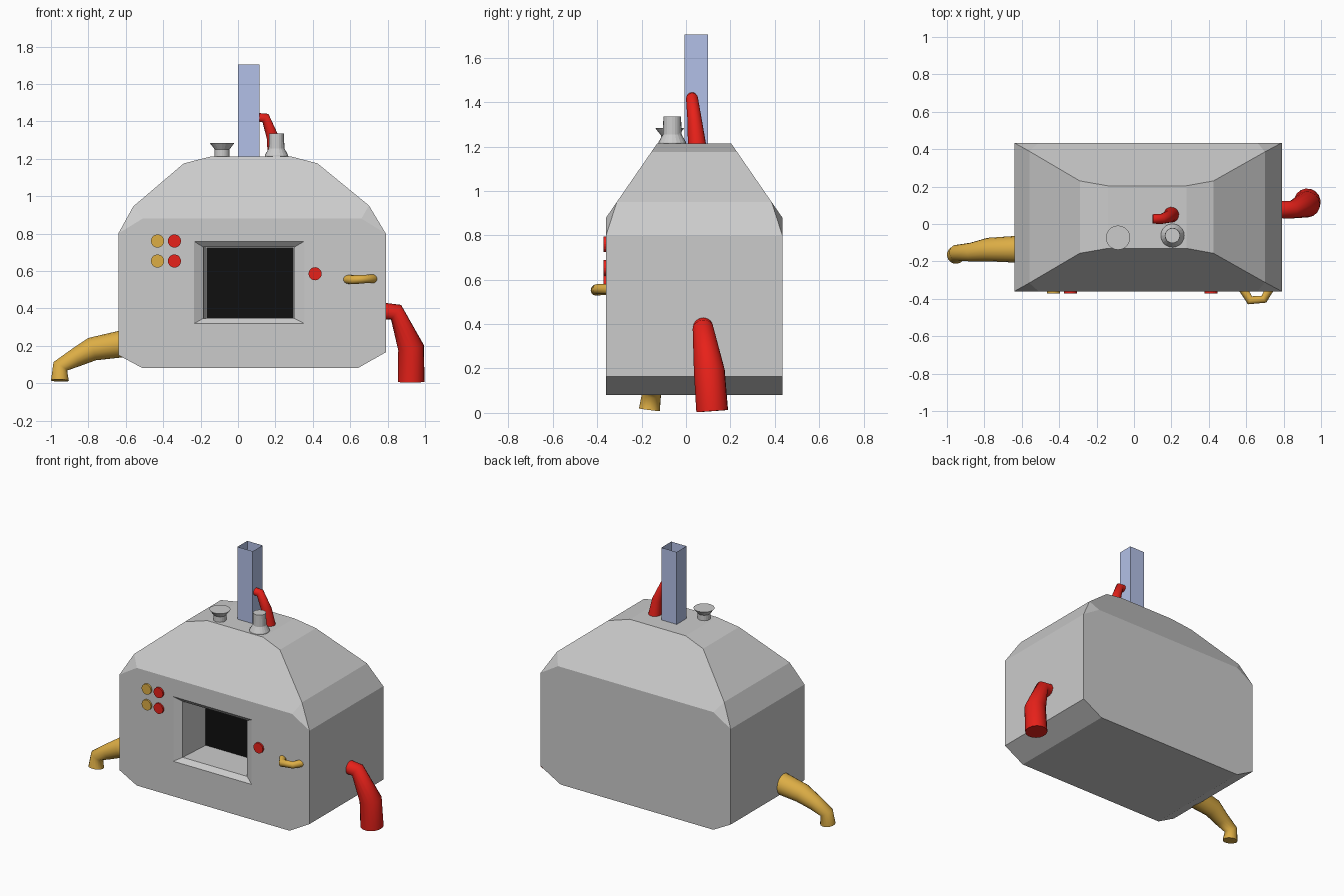
import bpy, bmesh, math

if "Cube" in bpy.data.objects:
    bpy.data.objects.remove(bpy.data.objects["Cube"])

FRONT, BACK = -0.36, 0.434


def material(name, col):
    m = bpy.data.materials.new(name)
    m.diffuse_color = (*col, 1)
    m.use_nodes = True
    m.node_tree.nodes["Principled BSDF"].inputs["Base Color"].default_value = m.diffuse_color
    return m


red = material("red", (0.8, 0.015, 0.01))
gold = material("gold", (0.72, 0.42, 0.06))
blue = material("blue_grey", (0.45, 0.53, 0.8))
black = material("black", (0.005, 0.005, 0.005))


def add_mesh(name, bm, mat=None):
    bmesh.ops.recalc_face_normals(bm, faces=bm.faces)
    me = bpy.data.meshes.new(name)
    bm.to_mesh(me)
    bm.free()
    ob = bpy.data.objects.new(name, me)
    bpy.context.collection.objects.link(ob)
    if mat:
        me.materials.append(mat)
    return ob


def loft(name, rings, mat=None, caps=True, smooth=False):
    """Join rings of points with quads."""
    bm = bmesh.new()
    vr = [[bm.verts.new(p) for p in r] for r in rings]
    n = len(vr[0])
    for a, b in zip(vr, vr[1:]):
        for i in range(n):
            f = bm.faces.new((a[i], a[(i + 1) % n], b[(i + 1) % n], b[i]))
            f.smooth = smooth
    if caps:
        bm.faces.new(vr[0])
        bm.faces.new(vr[-1])
    return add_mesh(name, bm, mat)


def turned(name, x, y, profile, n=20):
    """Upright turned part from (radius, z) pairs."""
    return loft(name, [[(x + r * math.cos(2 * math.pi * i / n),
                         y + r * math.sin(2 * math.pi * i / n), z)
                        for i in range(n)] for r, z in profile])


def pipe(name, pts, mat):
    """Bent round pipe from (x, y, z, radius) points."""
    cu = bpy.data.curves.new(name, 'CURVE')
    cu.dimensions = '3D'
    cu.bevel_depth = 1.0
    cu.bevel_resolution = 6
    cu.use_fill_caps = True
    sp = cu.splines.new('POLY')
    sp.points.add(len(pts) - 1)
    for p, (x, y, z, r) in zip(sp.points, pts):
        p.co = (x, y, z, 1)
        p.radius = r
    cu.materials.append(mat)
    ob = bpy.data.objects.new(name, cu)
    bpy.context.collection.objects.link(ob)


# body: chamfered block with a hipped top, as a convex hull
lower = [(-.51, .08), (.64, .08), (.79, .165), (.79, .80),
         (.66, .88), (-.51, .88), (-.64, .80), (-.64, .15)]
upper = [(.70, .95), (.425, 1.175), (.28, 1.213),
         (-.14, 1.213), (-.29, 1.175), (-.56, .945)]
bm = bmesh.new()
for x, z in lower + upper:
    inset = max(0, z - .88) * .69
    bm.verts.new((x, FRONT + inset, z))
    bm.verts.new((x, BACK - inset, z))
bmesh.ops.convex_hull(bm, input=bm.verts)
bmesh.ops.dissolve_limit(bm, angle_limit=math.radians(1.5),
                         verts=bm.verts, edges=bm.edges)
body = add_mesh("oven_body", bm)


# flared front opening
def rect(x0, x1, z0, z1, y):
    return [(x0, y, z0), (x1, y, z0), (x1, y, z1), (x0, y, z1)]


cutter = loft("opening_cutter", [
    rect(-.285, .41, .29, .79, FRONT - .03),
    rect(-.185, .30, .347, .727, FRONT + .03),
    rect(-.17, .30, .347, .727, -.10)])
cutter.hide_render = True
cutter.hide_viewport = True
cut = body.modifiers.new("opening", 'BOOLEAN')
cut.object = cutter
cut.operation = 'DIFFERENCE'
cut.solver = 'EXACT'

# dark back of the opening
loft("opening_back", [rect(-.168, .298, .349, .725, -.108),
                      rect(-.168, .298, .349, .725, -.09)], black)

# open square chimney
loft("chimney", [[(0, -.006, z), (.115, -.006, z), (.115, .10, z), (0, .10, z)]
                 for z in (1.205, 1.705)], blue, caps=False)

# roof fittings
turned("funnel", -.085, -.073, [(.04, 1.205), (.04, 1.25), (.065, 1.283)])
turned("vent_stub", .206, -.062, [(.064, 1.205), (.062, 1.22), (.042, 1.255), (.04, 1.335)])

# pipes and handle
pipe("roof_pipe", [(.10, .027, 1.42, .025), (.147, .027, 1.418, .027),
                   (.187, .04, 1.31, .033), (.20, .05, 1.20, .042)], red)
pipe("right_pipe", [(.77, .077, .385, .046), (.845, .077, .38, .047),
                    (.925, .105, .19, .070), (.926, .118, .008, .072)], red)
pipe("left_pipe", [(-.62, -.135, .21, .072), (-.78, -.137, .182, .063),
                   (-.87, -.15, .135, .050), (-.95, -.155, .09, .043),
                   (-.952, -.165, .014, .048)], gold)
pipe("handle", [(.578, -.34, .555, .023), (.62, -.408, .553, .024),
                (.695, -.402, .558, .022), (.728, -.34, .558, .024)], gold)

# round front buttons
for i, (x, z, mat) in enumerate([(-.43, .76, gold), (-.34, .76, red),
                                 (-.43, .653, gold), (-.34, .653, red),
                                 (.412, .585, red)]):
    loft(f"button_{i + 1}",
         [[(x + .035 * math.cos(math.pi * k / 10), y, z + .035 * math.sin(math.pi * k / 10))
           for k in range(20)] for y in (FRONT + .005, FRONT - .012)], mat)
